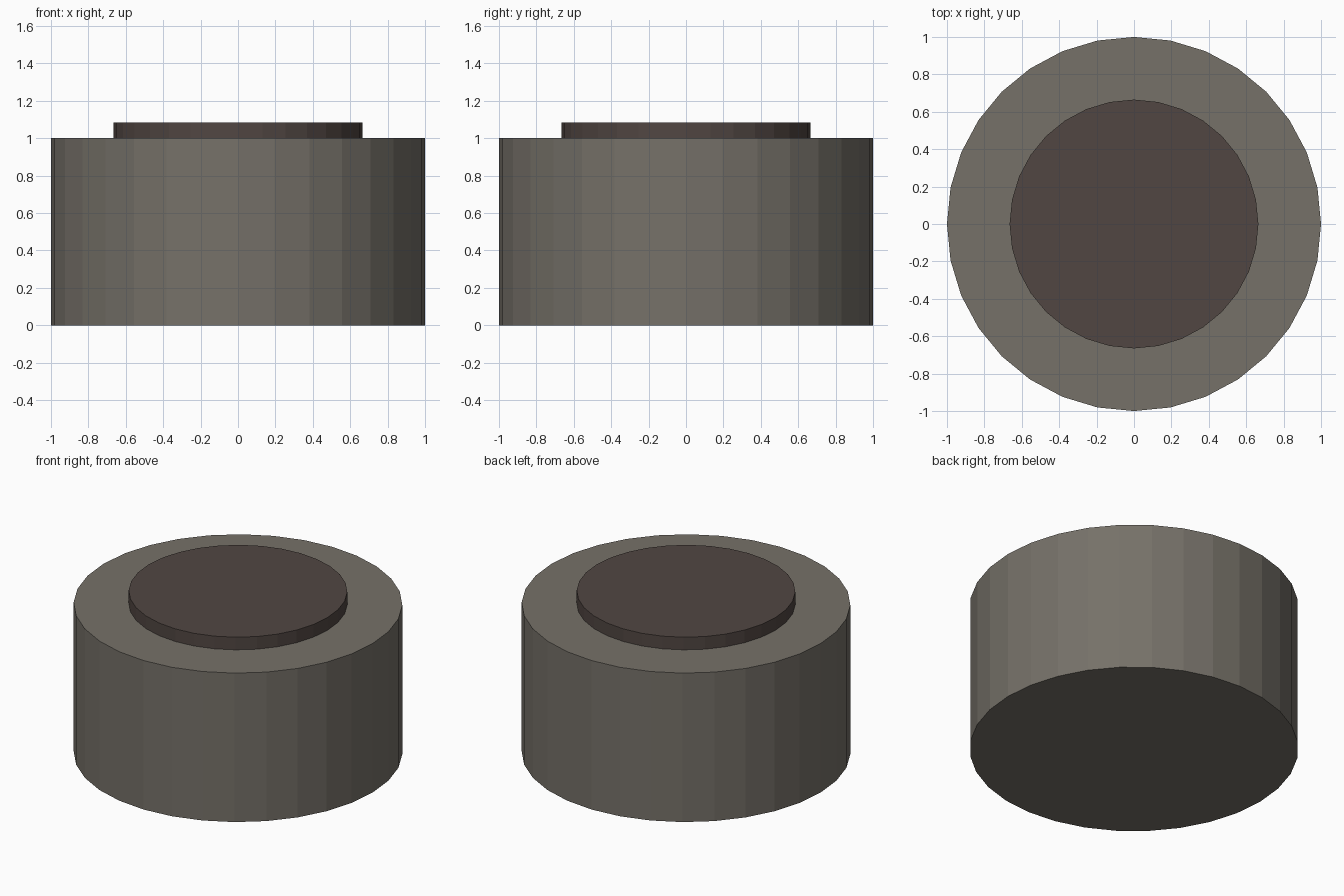
import bpy

if "Cube" in bpy.data.objects:
    bpy.data.objects.remove(bpy.data.objects["Cube"])


def material(name, color):
    mat = bpy.data.materials.new(name)
    mat.diffuse_color = (*color, 1.0)
    mat.use_nodes = True
    mat.node_tree.nodes["Principled BSDF"].inputs["Base Color"].default_value = mat.diffuse_color
    return mat


def drum(name, radius, bottom, top, mat):
    bpy.ops.mesh.primitive_cylinder_add(
        vertices=32, radius=radius, depth=top - bottom,
        location=(0, 0, (bottom + top) / 2))
    obj = bpy.context.object
    obj.name = name
    obj.data.materials.append(mat)
    return obj


# Wide round base
drum("base", 1.0, 0.0, 1.0, material("warm_grey", (0.18, 0.165, 0.14)))

# Thin raised disc on top
drum("top_disc", 0.665, 1.0, 1.085, material("dark_brown", (0.083, 0.062, 0.055)))
